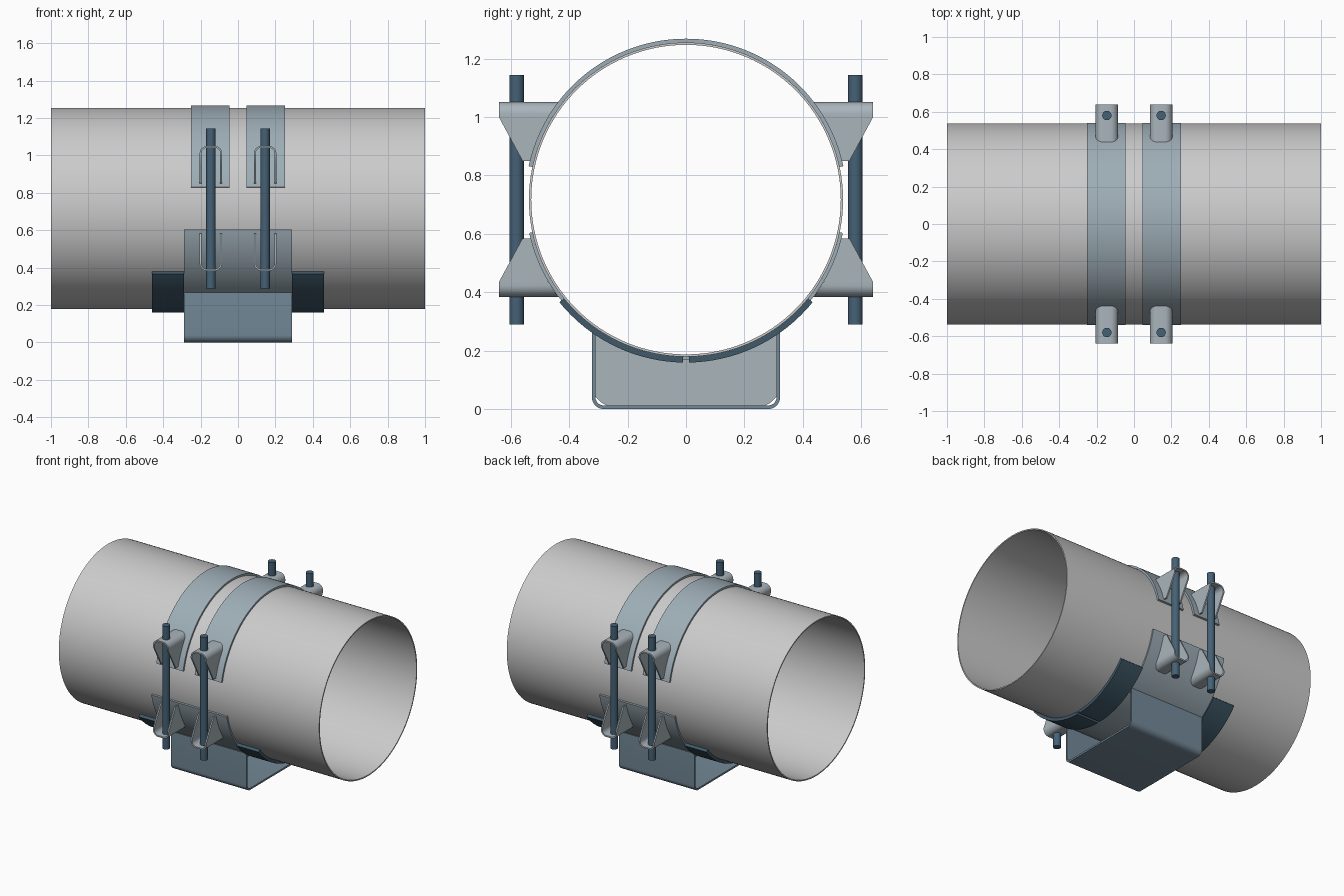
import bpy, bmesh
from math import sin, cos, pi, radians, sqrt

if "Cube" in bpy.data.objects:
    bpy.data.objects.remove(bpy.data.objects["Cube"])

ZC = 0.717          # pipe axis height
R = 0.538           # pipe outer radius
R_STRAP = 0.551
R_SADDLE = 0.549
R_PAD = 0.558


def material(name, rgb):
    m = bpy.data.materials.new(name)
    m.diffuse_color = (*rgb, 1)
    m.use_nodes = True
    m.node_tree.nodes["Principled BSDF"].inputs["Base Color"].default_value = m.diffuse_color
    return m


STEEL = material("strap_steel", (0.34, 0.42, 0.47))
LUG = material("lug_steel", (0.40, 0.46, 0.50))
CHANNEL = material("channel_steel", (0.17, 0.25, 0.31))
PAD = material("pad_dark", (0.05, 0.10, 0.14))
ROD = material("rod_dark", (0.06, 0.12, 0.18))


def finish(name, bm, mat=None):
    bmesh.ops.recalc_face_normals(bm, faces=bm.faces)
    me = bpy.data.meshes.new(name)
    bm.to_mesh(me)
    bm.free()
    ob = bpy.data.objects.new(name, me)
    bpy.context.collection.objects.link(ob)
    if mat:
        me.materials.append(mat)
    bpy.ops.object.select_all(action='DESELECT')
    ob.select_set(True)
    bpy.context.view_layer.objects.active = ob
    bpy.ops.object.shade_smooth_by_angle(angle=radians(30))
    return ob


def loft(name, rows, mat=None, closed=False):
    """Skin a list of four-cornered sections into a solid plate."""
    bm = bmesh.new()
    vs = [[bm.verts.new(p) for p in row] for row in rows]
    n = len(vs)
    for i in range(n if closed else n - 1):
        a, b = vs[i], vs[(i + 1) % n]
        for k in range(4):
            bm.faces.new((a[k], a[(k + 1) % 4], b[(k + 1) % 4], b[k]))
    if not closed:
        bm.faces.new(vs[0])
        bm.faces.new(vs[-1])
    return finish(name, bm, mat)


def arc_plate(name, r0, r1, a0, a1, x0, x1, mat=None, closed=False, n=64):
    """Plate curved around the pipe axis, angles in degrees from +y."""
    rows = []
    for i in range(n if closed else n + 1):
        t = radians(a0 + (a1 - a0) * i / n)
        rows.append([(x, r * cos(t), ZC + r * sin(t))
                     for x, r in ((x0, r0), (x1, r0), (x1, r1), (x0, r1))])
    return loft(name, rows, mat, closed)


def corner_path(w, z_corner, r, up):
    """Two quarter turns at half width w + r: pairs of (centre, direction)."""
    out = []
    for c, start in ((-w, pi), (w, pi / 2)):
        for i in range(9):
            t = start - i * pi / 16
            out.append((c, z_corner, cos(t), up * sin(t)))
    return out


# Pipe
arc_plate("pipe", R - 0.008, R, 0, 360, -1, 1, closed=True, n=128)

# Upper straps and lower saddle
for side, s in (("left", -1), ("right", 1)):
    arc_plate(f"strap_{side}", R, R_STRAP, 12, 168, s * 0.045, s * 0.25, STEEL)
arc_plate("saddle", R, R_SADDLE, 192, 348, -0.29, 0.29, STEEL)

# Pads under the pipe at both ends of the saddle, split at the bottom
for xn, s in (("left", -1), ("right", 1)):
    for yn, a0, a1 in (("front", 219, 269), ("back", 271, 321)):
        arc_plate(f"pad_{xn}_{yn}", R, R_PAD, a0, a1, s * 0.29, s * 0.46, PAD, n=24)

# Folded base channel
W, T, RC = 0.322, 0.012, 0.04
pairs = [(-W, 0.268, -W + T, 0.268)]
for c, z, dy, dz in corner_path(W - RC, RC, RC, -1):
    pairs.append((c + RC * dy, z + RC * dz, c + (RC - T) * dy, z + (RC - T) * dz))
pairs.append((W, 0.268, W - T, 0.268))
loft("base_channel", [[(-0.29, yo, zo), (0.29, yo, zo), (0.29, yi, zi), (-0.29, yi, zi)]
                      for yo, zo, yi, zi in pairs], CHANNEL)

# Web plate inside the channel, with clipped lower corners
WY = W - T
rows = []
for i in range(33):
    y = -WY + 2 * WY * i / 32
    top = ZC - sqrt(R_SADDLE ** 2 - y * y)
    low = T + max(0, abs(y) - (WY - 0.03))
    rows.append([(-0.008, y, low), (0.008, y, low), (0.008, y, top), (-0.008, y, top)])
loft("web_plate", rows, LUG)


# Folded lugs
def lug(name, x, sy, sz):
    w, t, r, z_top, z_low = 0.06, 0.01, 0.04, 1.051, 0.85
    zk = z_top - r
    legs = [z_low, 0.9, 0.95, 0.998]
    prof = [(-w, z, -w + t, z) for z in legs]
    for c, z, dx, dz in corner_path(w - r, zk, r, 1):
        prof.append((c + r * dx, z + r * dz, c + (r - t) * dx, z + (r - t) * dz))
    prof += [(w, z, w - t, z) for z in reversed(legs)]

    def y_in(z):
        return sqrt(R_STRAP ** 2 - (z - ZC) ** 2) - 0.002

    def y_out(z):
        return 0.56 + 0.08 * min(1, (z - z_low) / (0.998 - z_low))

    rows = []
    for xo, zo, xi, zi in prof:
        rows.append([(x + px, sy * y, ZC + sz * (z - ZC)) for px, y, z in (
            (xo, y_in(zo), zo), (xo, y_out(zo), zo),
            (xi, y_out(zi), zi), (xi, y_in(zi), zi))])
    loft(name, rows, LUG)


# Lugs and threaded rods at four stations
for xn, x in (("left", -0.145), ("right", 0.145)):
    for yn, sy in (("front", -1), ("back", 1)):
        lug(f"upper_lug_{xn}_{yn}", x, sy, 1)
        lug(f"lower_lug_{xn}_{yn}", x, sy, -1)
        bm = bmesh.new()
        bmesh.ops.create_cone(bm, cap_ends=True, segments=32, radius1=0.025,
                              radius2=0.025, depth=0.855)
        bmesh.ops.translate(bm, verts=bm.verts, vec=(x, sy * 0.58, ZC))
        finish(f"rod_{xn}_{yn}", bm, ROD)
